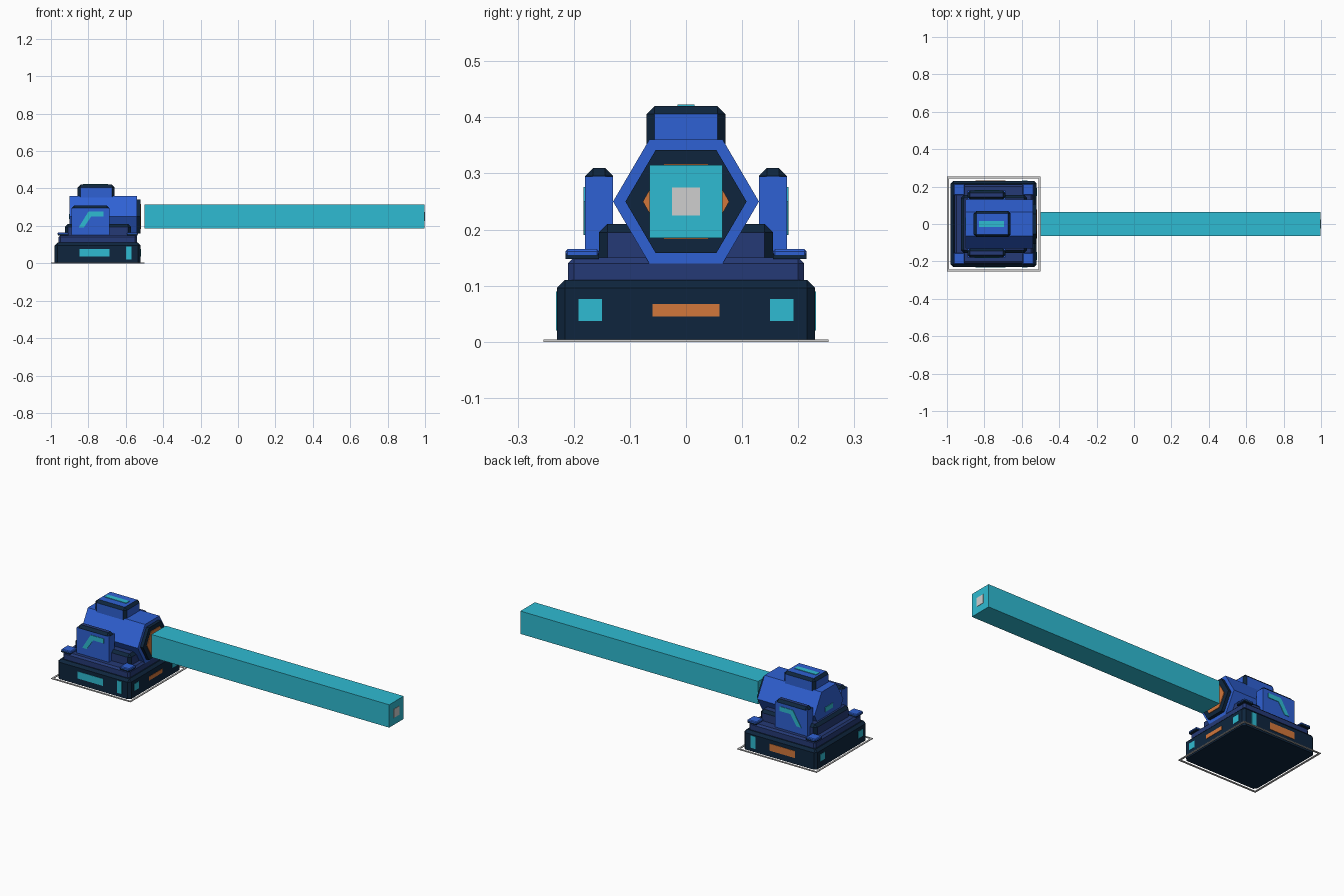
import bpy, bmesh, math
from mathutils import Vector

if "Cube" in bpy.data.objects:
    bpy.data.objects.remove(bpy.data.objects["Cube"])

CX = -0.75  # turret centre


def material(name, hexcode):
    rgb = [int(hexcode[i:i + 2], 16) / 255 for i in (0, 2, 4)]
    lin = [c / 12.92 if c <= 0.04045 else ((c + 0.055) / 1.055) ** 2.4 for c in rgb]
    m = bpy.data.materials.new(name)
    m.diffuse_color = (*lin, 1)
    m.use_nodes = True
    m.node_tree.nodes["Principled BSDF"].inputs["Base Color"].default_value = m.diffuse_color
    return m


DARK = material("dark_navy", "0e253d")
MID = material("mid_navy", "253a76")
BLUE = material("bright_blue", "2f61d4")
TEAL = material("teal", "2fbbd2")
ORANGE = material("orange", "d2773b")
GREY = material("pale_grey", "cfcfcf")


def finish(bm, name, *mats):
    bmesh.ops.recalc_face_normals(bm, faces=bm.faces)
    me = bpy.data.meshes.new(name)
    bm.to_mesh(me)
    bm.free()
    for m in mats:
        me.materials.append(m)
    ob = bpy.data.objects.new(name, me)
    bpy.context.collection.objects.link(ob)
    return ob


def box(name, x, y, z, main, trim=None, chamfer=0, top=None):
    """Box from ranges; the top and upright edges can be chamfered in a trim colour."""
    bm = bmesh.new()
    bmesh.ops.create_cube(bm, size=1)
    for v in bm.verts:
        v.co = Vector([r[0] if c < 0 else r[1] for c, r in zip(v.co, (x, y, z))])
    if chamfer:
        edges = [e for e in bm.edges if max(v.co.z for v in e.verts) > z[1] - 1e-5]
        bmesh.ops.bevel(bm, geom=edges, offset=chamfer, segments=1,
                        affect='EDGES', profile=0.5)
    bm.normal_update()
    for f in bm.faces:
        if max(abs(c) for c in f.normal) < 0.99:
            f.material_index = 1
        elif f.normal.z > 0.9:
            f.material_index = 2
    return finish(bm, name, main, trim or main, top or main)


def prism(name, pts, axis, a, b, mat):
    """Extrude a profile from a to b along x (y,z points) or y (x,z points)."""
    bm = bmesh.new()
    place = (lambda p, d: (d, p[0], p[1])) if axis == 'x' else (lambda p, d: (p[0], d, p[1]))
    lo = [bm.verts.new(place(p, a)) for p in pts]
    hi = [bm.verts.new(place(p, b)) for p in pts]
    bm.faces.new(lo)
    bm.faces.new(hi)
    n = len(pts)
    for i in range(n):
        bm.faces.new((lo[i], lo[(i + 1) % n], hi[(i + 1) % n], hi[i]))
    return finish(bm, name, mat)


def hexagon(w, t, h):
    return [(w, .25), (t, .25 + h), (-t, .25 + h), (-w, .25), (-t, .25 - h), (-t + 2 * t, .25 - h)]


def span(c, h):
    return (c - h, c + h)


# Thin ground outline
for s in (-1, 1):
    box("ground_outline_long", span(CX, .25), span(s * .249, .005), (0, .004), GREY)
    box("ground_outline_short", span(CX + s * .245, .005), span(0, .244), (0, .004), GREY)

# Stepped base
base = box("base", span(CX, .23), span(0, .23), (0, .11), DARK)
bv = base.modifiers.new("chamfer", 'BEVEL')
bv.width, bv.segments = .014, 1
bv.limit_method = 'WEIGHT'
weights = base.data.attributes.new("bevel_weight_edge", 'FLOAT', 'EDGE')
for e in base.data.edges:
    if max(base.data.vertices[i].co.z for i in e.vertices) > .1:
        weights.data[e.index].value = 1.0
box("deck", span(CX, .21), span(0, .21), (.105, .15), MID, MID, .01)
box("turntable", (-.925, -.572), span(0, .155), (.145, .21), MID, DARK, .015)

# Corner pads
for sx in (-1, 1):
    for sy in (-1, 1):
        x, y = CX + sx * .185, sy * .185
        box("pad_foot", span(x, .028), span(y, .03), (.148, .157), DARK)
        box("corner_pad", span(x, .03), span(y, .03), (.155, .165), BLUE, BLUE, .004)

# Side posts with capped tops and bent stripe
stripe = [(-.853, .19), (-.825, .19), (-.785, .25), (-.718, .25), (-.718, .276), (-.80, .276)]
for s in (-1, 1):
    px, py = (-.89, -.687), span(s * .155, .025)
    box("side_post", px, py, (.148, .295), BLUE)
    box("post_cap", px, py, (.294, .31), DARK, DARK, .0145, MID)
    prism("post_stripe", stripe, 'y', s * .178, s * .183, TEAL)

# Six-sided head, muzzle collar and glow plate
prism("head", hexagon(.13, .065, .111), 'x', -.90, -.54, BLUE)
prism("muzzle_collar", hexagon(.108, .054, .092), 'x', -.545, -.522, DARK)
prism("muzzle_glow", hexagon(.077, .039, .067), 'x', -.523, -.519, ORANGE)
box("rear_light", (-.903, -.898), span(0, .035), (.237, .263), TEAL)

# Roof block with light strip
box("roof_block", (-.857, -.66), span(0, .07), (.35, .42), BLUE, DARK, .014)
box("roof_light", span(-.762, .068), span(0, .015), (.418, .423), TEAL)

# Long beam with end plate
box("beam", (-.5, .998), span(0, .065), (.185, .315), TEAL)
box("beam_end_plate", (.995, 1.0), span(0, .025), (.225, .275), GREY)

# Lights set on the base sides
for s in (-1, 1):
    for sx in (-1, 1):
        box("base_light", span(CX + sx * .23, .002), span(s * .171, .021), (.037, .076), TEAL)
    box("side_bar_light", span(-.585, .015), span(s * .23, .002), (.02, .09), TEAL)
box("front_light", span(-.768, .08), span(-.23, .002), (.035, .075), TEAL)
box("back_light", span(-.768, .08), span(.23, .002), (.035, .075), ORANGE)
box("right_light", span(-.52, .002), span(0, .06), (.045, .067), ORANGE)
